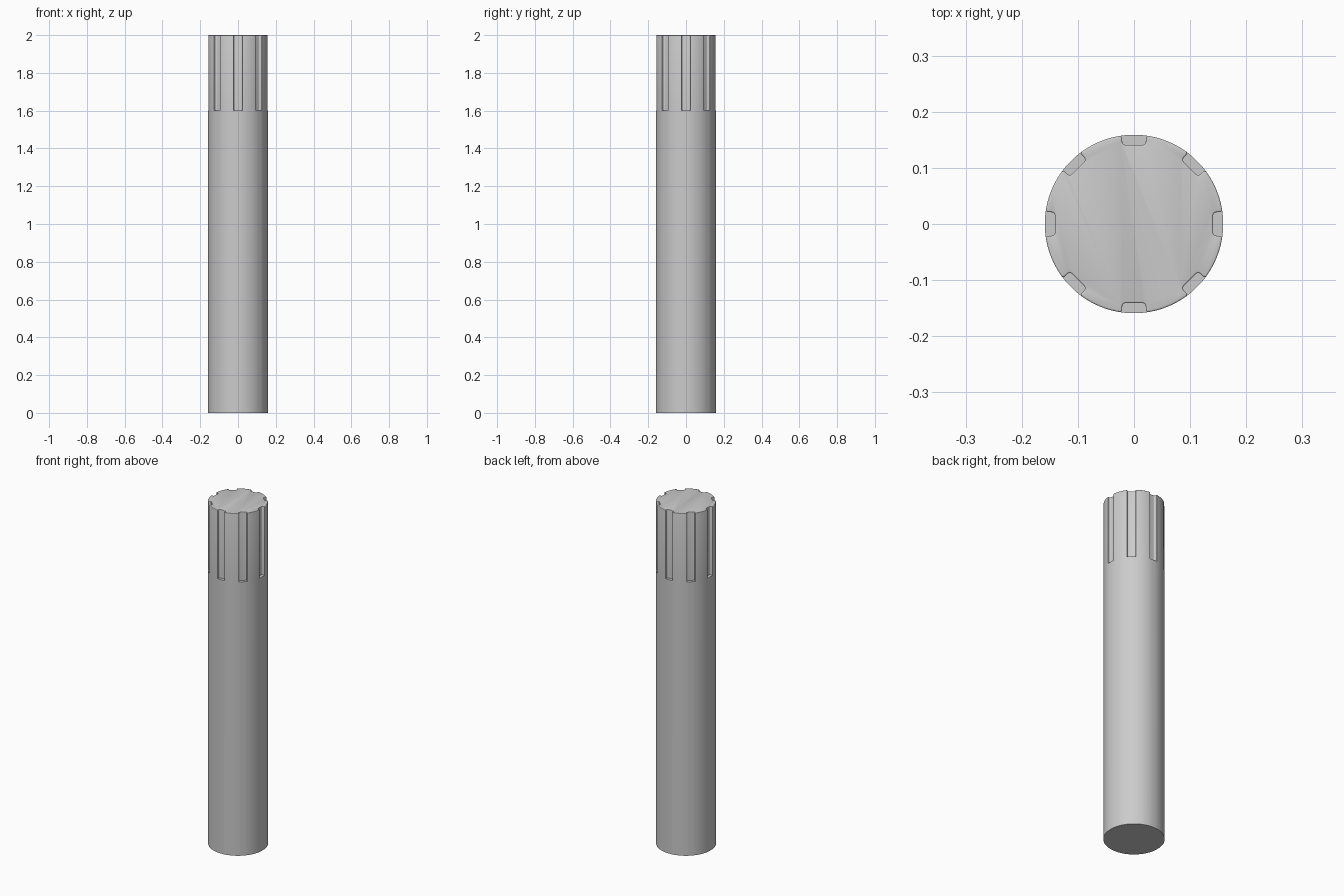
import bpy, bmesh
from math import sin, cos, pi, sqrt, atan2, radians

if "Cube" in bpy.data.objects:
    bpy.data.objects.remove(bpy.data.objects["Cube"])

RADIUS, HEIGHT, GROOVE_BASE = 0.159, 2.0, 1.6
GROOVES, HALF_WIDTH, FLOOR = 8, 0.021, 0.141
LIP, FILLET, RIM = 0.004, 0.006, 0.003


def arc(ct, cr, rad, a0, a1, n=5):
    return [(ct + rad * cos(a0 + (a1 - a0) * i / n),
             cr + rad * sin(a0 + (a1 - a0) * i / n)) for i in range(n + 1)]


# One half of a groove as (sideways, outward): floor corner, wall, rounded lip
lip_t = HALF_WIDTH + LIP
lip_r = sqrt((RADIUS - LIP) ** 2 - lip_t ** 2)
half = arc(HALF_WIDTH - FILLET, FLOOR + FILLET, FILLET, -pi / 2, 0)
half += arc(lip_t, lip_r, LIP, pi, atan2(lip_r, lip_t))
groove = [(-t, r) for t, r in reversed(half)] + half
lip_angle = atan2(lip_t, lip_r)
pitch = 2 * pi / GROOVES

# Full outlines, counter-clockwise: the grooved one and the matching plain circle
notched, plain = [], []
for k in range(GROOVES):
    a = k * pitch
    for t, r in groove:
        for outline, rr in ((notched, r), (plain, sqrt(RADIUS ** 2 - t * t))):
            outline.append((rr * cos(a) - t * sin(a), rr * sin(a) + t * cos(a)))
    for i in range(1, 12):
        b = a + lip_angle + (pitch - 2 * lip_angle) * i / 12
        for outline in (notched, plain):
            outline.append((RADIUS * cos(b), RADIUS * sin(b)))


def inset(points, d):
    result = []
    for i, (x, y) in enumerate(points):
        (px, py), (qx, qy) = points[i - 1], points[(i + 1) % len(points)]
        dx, dy = qx - px, qy - py
        s = d / sqrt(dx * dx + dy * dy)
        result.append((x - dy * s, y + dx * s))
    return result


# Stack of outlines: shaft, groove ledge, grooved head, rounded rim
layers = [(plain, 0), (plain, GROOVE_BASE), (notched, GROOVE_BASE)]
for i in range(4):
    a = i * pi / 6
    layers.append((inset(notched, RIM * (1 - cos(a))), HEIGHT - RIM + RIM * sin(a)))

bm = bmesh.new()
cache = {}


def vert(x, y, z):
    key = (round(x, 6), round(y, 6), round(z, 6))
    if key not in cache:
        cache[key] = bm.verts.new((x, y, z))
    return cache[key]


rings = [[vert(x, y, z) for x, y in points] for points, z in layers]


def add_face(verts):
    unique = list(dict.fromkeys(verts))
    if len(unique) > 2:
        bm.faces.new(unique)


for low, high in zip(rings, rings[1:]):
    for i in range(len(low)):
        j = (i + 1) % len(low)
        add_face((low[i], low[j], high[j], high[i]))
add_face(rings[-1])
add_face(rings[0][::-1])
bmesh.ops.recalc_face_normals(bm, faces=bm.faces)

mesh = bpy.data.meshes.new("grooved_shaft")
bm.to_mesh(mesh)
bm.free()
shaft = bpy.data.objects.new("grooved_shaft", mesh)
bpy.context.collection.objects.link(shaft)

# Plain grey finish
grey = bpy.data.materials.new("light_grey")
grey.use_nodes = True
colour = (0.6, 0.6, 0.6, 1)
grey.diffuse_color = colour
grey.node_tree.nodes["Principled BSDF"].inputs["Base Color"].default_value = colour
mesh.materials.append(grey)

bpy.ops.object.select_all(action="DESELECT")
shaft.select_set(True)
bpy.context.view_layer.objects.active = shaft
bpy.ops.object.shade_smooth_by_angle(angle=radians(35))
